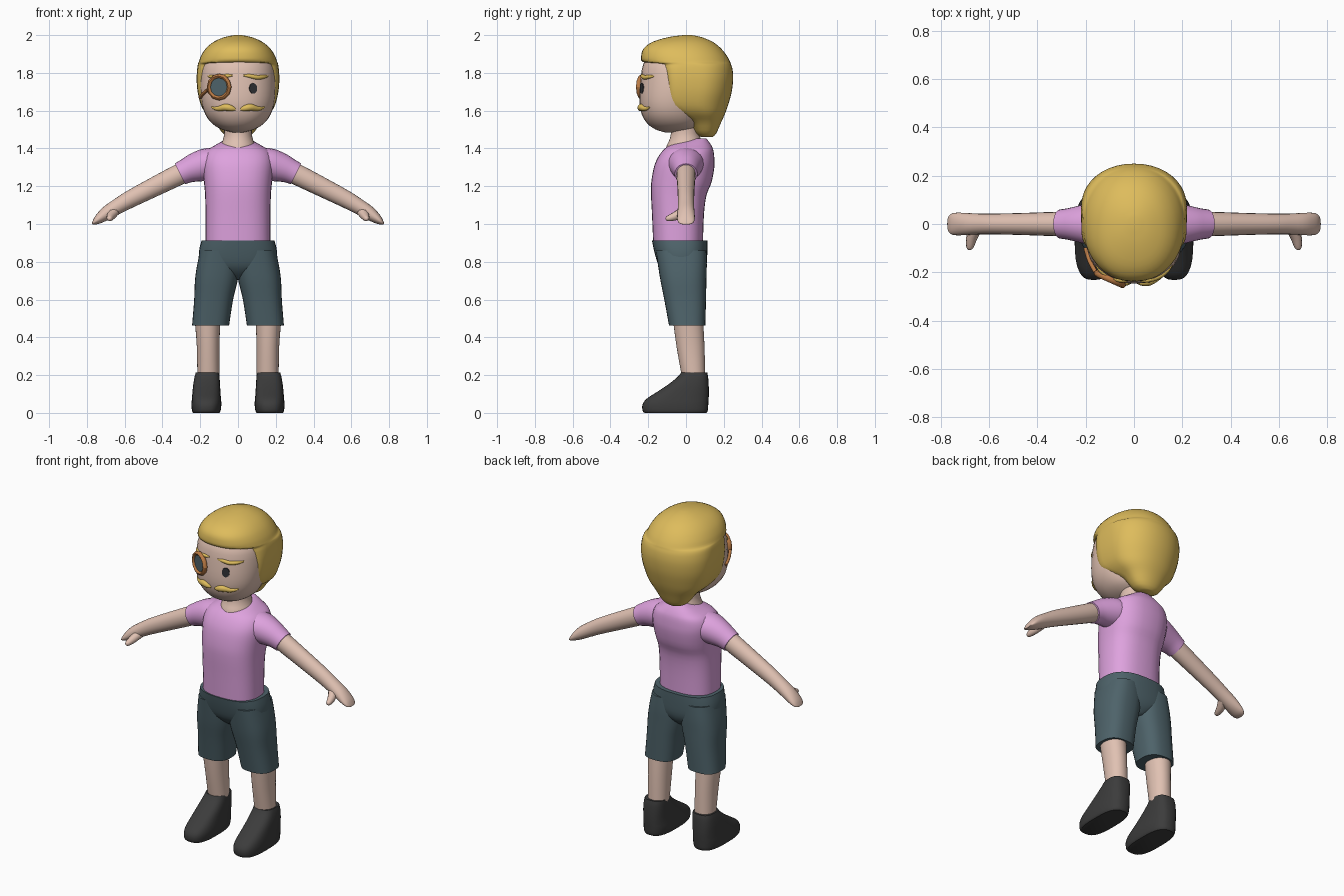
import bpy, bmesh, math
from mathutils import Vector, Matrix

if "Cube" in bpy.data.objects:
    bpy.data.objects.remove(bpy.data.objects["Cube"])


def material(name, rgb):
    m = bpy.data.materials.new(name)
    m.diffuse_color = [((c / 255 + 0.055) / 1.055) ** 2.4 for c in rgb] + [1]
    m.use_nodes = True
    m.node_tree.nodes["Principled BSDF"].inputs["Base Color"].default_value = m.diffuse_color
    return m


SKIN = material("skin", (224, 193, 178))
HAIR = material("blond hair", (222, 188, 92))
SHIRT = material("pink shirt", (222, 162, 222))
SHORTS = material("slate shorts", (78, 99, 106))
SHOE = material("charcoal shoe", (60, 60, 60))
FRAME = material("copper frame", (186, 122, 68))
EYE = material("dark eye", (48, 50, 54))


def finish(name, bm, mat, mirror=False):
    bmesh.ops.recalc_face_normals(bm, faces=bm.faces)
    me = bpy.data.meshes.new(name)
    bm.to_mesh(me)
    bm.free()
    me.materials.append(mat)
    me.shade_smooth()
    me.set_sharp_from_angle(angle=math.radians(45))
    ob = bpy.data.objects.new(name, me)
    bpy.context.collection.objects.link(ob)
    if mirror:
        ob.modifiers.new("mirror", 'MIRROR')
    return ob


def loft(name, rings, mat, mirror=False):
    """Skin closed rings of points and cap both ends."""
    bm = bmesh.new()
    vs = [[bm.verts.new(p) for p in r] for r in rings]
    n = len(vs[0])
    for a, b in zip(vs, vs[1:]):
        for i in range(n):
            j = (i + 1) % n
            bm.faces.new((a[i], a[j], b[j], b[i]))
    bm.faces.new(vs[0])
    bm.faces.new(vs[-1])
    return finish(name, bm, mat, mirror)


def smooth_rows(rows, steps):
    """Catmull-Rom interpolation of section rows."""
    out = []
    for i in range(len(rows) - 1):
        p0, p1 = rows[max(i - 1, 0)], rows[i]
        p2, p3 = rows[i + 1], rows[min(i + 2, len(rows) - 1)]
        for k in range(steps):
            t = k / steps
            out.append([0.5 * (2 * b + (c - a) * t + (2 * a - 5 * b + 4 * c - d) * t * t
                               + (3 * b - a - 3 * c + d) * t ** 3)
                        for a, b, c, d in zip(p0, p1, p2, p3)])
    return out + [list(rows[-1])]


def power(v, n):
    return math.copysign(abs(v) ** (2 / n), v)


def body(name, rows, mat, n=2.3, mirror=False, steps=3, seg=32):
    """Upright form; rows are z, front y, back y, half width, [centre x, front squareness]."""
    rows = [list(r) + [0, n][len(r) - 4:] for r in rows]
    rings = []
    for z, yf, yb, rx, cx, nf in smooth_rows(rows, steps):
        ring = []
        for i in range(seg):
            a = 2 * math.pi * i / seg
            c, s = math.cos(a), math.sin(a)
            e = nf if s < 0 else n
            ring.append((cx + rx * power(c, e), (yf + yb) / 2 + (yb - yf) / 2 * power(s, e), z))
        rings.append(ring)
    return loft(name, rings, mat, mirror)


def limb(name, rows, mat, tilt=math.radians(27), seg=20):
    """Arm form; rows are x, z, half thickness, half depth."""
    rings = []
    for x, z, t, d in smooth_rows(rows, 3):
        rings.append([(x + t * math.sin(tilt) * math.cos(a), d * math.sin(a),
                       z + t * math.cos(tilt) * math.cos(a))
                      for a in (2 * math.pi * i / seg for i in range(seg))])
    return loft(name, rings, mat, True)


def tube(name, rows, mat, mirror=True, seg=10):
    """Tapered tube; rows are x, y, z, radius."""
    rows = smooth_rows(rows, 3)
    rings = []
    for i, (x, y, z, r) in enumerate(rows):
        d = Vector(rows[min(i + 1, len(rows) - 1)][:3]) - Vector(rows[max(i - 1, 0)][:3])
        q = d.to_track_quat('Z', 'Y')
        rings.append([Vector((x, y, z)) + q @ Vector((r * math.cos(a), r * math.sin(a), 0))
                      for a in (2 * math.pi * k / seg for k in range(seg))])
    return loft(name, rings, mat, mirror)


# Head and neck
head = [(1.485, -.11, 0, .03), (1.50, -.16, .04, .085), (1.53, -.203, .08, .135),
        (1.58, -.234, .10, .173), (1.65, -.247, .12, .194), (1.75, -.242, .15, .2),
        (1.85, -.225, .15, .185), (1.92, -.17, .1, .12)]
body("head", head, SKIN, 2.2)
body("neck", [(1.38, -.112, .09, .09), (1.415, -.102, .085, .09), (1.445, -.088, .08, .08),
              (1.48, -.08, .07, .073), (1.54, -.08, .07, .075)], SKIN, 2)


def face_y(x, z):
    for a, b in zip(head, head[1:]):
        if a[0] <= z <= b[0]:
            t = (z - a[0]) / (b[0] - a[0])
            _, yf, yb, rx = [p + (q - p) * t for p, q in zip(a, b)]
            return (yf + yb) / 2 - (yb - yf) / 2 * (1 - (abs(x) / rx) ** 2.2) ** (1 / 2.2)


# Hair: square-fronted below the fringe so that the face stands out of it
body("hair", [(1.46, .08, .14, .04, 0, 2), (1.48, .05, .16, .08, 0, 2.5),
              (1.54, .015, .187, .125, 0, 3), (1.585, -.045, .207, .17, 0, 5),
              (1.63, -.095, .223, .196, 0, 6), (1.70, -.108, .242, .214, 0, 6),
              (1.77, -.113, .25, .219, 0, 6), (1.82, -.125, .246, .216, 0, 5),
              (1.846, -.15, .238, .212, 0, 3.5), (1.858, -.228, .234, .208, 0, 2.3),
              (1.89, -.237, .217, .196, 0, 2.2), (1.93, -.224, .185, .17, 0, 2.2),
              (1.965, -.175, .14, .128, 0, 2.2), (1.99, -.09, .08, .07, 0, 2.2),
              (2.0, -.015, .03, .02, 0, 2.2)], HAIR, 2.1, seg=40)


# Eyebrows and moustache follow the face
def on_face(pts, out):
    return [(x, face_y(x, z) - out, z, r) for x, z, r in pts]


tube("eyebrow", on_face([(.028, 1.786, .004), (.06, 1.784, .01), (.1, 1.776, .012),
                         (.135, 1.779, .01), (.158, 1.783, .004)], .002), HAIR)
tube("moustache", on_face([(.013, 1.607, .006), (.035, 1.612, .016), (.065, 1.618, .019),
                           (.1, 1.611, .013), (.125, 1.613, .008), (.14, 1.62, .003)], .003), HAIR)


# Eyes, monocle lens and frame
def disc(name, x, y, z, rx, rz, turn, mat, mirror=False, depth=.008, seg=16):
    bm = bmesh.new()
    m = (Matrix.Translation((x, y, z)) @ Matrix.Rotation(turn, 4, 'Z')
         @ Matrix.Diagonal((rx, 1, rz, 1)) @ Matrix.Rotation(math.pi / 2, 4, 'X'))
    bmesh.ops.create_cone(bm, cap_ends=True, segments=seg, radius1=1, radius2=1, depth=depth, matrix=m)
    return finish(name, bm, mat, mirror)


disc("eye", .08, face_y(.08, 1.718) - .001, 1.718, .022, .028, math.radians(22), EYE, True)
turn = math.radians(-24)
mono = Vector((-.1, -.228, 1.725))
disc("monocle_lens", *mono, .058, .058, turn, SHORTS, seg=12)
rings = []
for i in range(13):
    a = 2 * math.pi * i / 12
    rings.append([mono + Matrix.Rotation(turn, 3, 'Z') @ Vector((
        (.059 + .012 * math.cos(b)) * math.cos(a), .014 * math.sin(b),
        (.059 + .012 * math.cos(b)) * math.sin(a))) for b in (math.pi * k / 4 for k in range(8))])
loft("monocle_frame", rings, FRAME)
tube("monocle_strap", [(-.16, -.198, 1.71, .009), (-.185, -.15, 1.69, .009),
                       (-.2, -.1, 1.67, .009)], FRAME, False)

# Shirt and sleeves
body("shirt", [(.905, -.174, .09, .172), (1.05, -.18, .095, .172), (1.15, -.185, .108, .174),
               (1.22, -.184, .135, .18), (1.3, -.17, .15, .188), (1.35, -.15, .15, .185),
               (1.39, -.122, .145, .165), (1.415, -.09, .135, .125), (1.435, -.04, .122, .09),
               (1.453, .03, .108, .055)], SHIRT, 2.5)
limb("sleeve", [(.08, 1.325, .09, .1), (.15, 1.315, .092, .095), (.22, 1.298, .08, .078),
                (.27, 1.282, .067, .066), (.307, 1.265, .061, .06)], SHIRT)

# Arms with mitten hands and thumbs
limb("arm", [(.24, 1.297, .056, .05), (.33, 1.253, .055, .05), (.45, 1.193, .051, .046),
             (.57, 1.132, .046, .043), (.64, 1.092, .041, .043), (.7, 1.055, .036, .046),
             (.745, 1.022, .023, .046), (.765, 1.006, .01, .036), (.772, 1.0, .003, .02)], SKIN)
tube("thumb", [(.65, -.01, 1.07, .026), (.67, -.05, 1.045, .024), (.678, -.085, 1.032, .018),
               (.68, -.102, 1.028, .012), (.68, -.108, 1.027, .004)], SKIN)

# Shorts: pelvis and two legs
body("shorts_pelvis", [(.705, -.07, .06, .03), (.735, -.11, .09, .1), (.78, -.145, .108, .195),
                       (.85, -.167, .113, .207), (.912, -.18, .114, .193)], SHORTS, 2.6)
body("shorts_leg", [(.463, -.09, .102, .098, .145), (.6, -.115, .106, .103, .129),
                    (.7, -.135, .108, .113, .115), (.78, -.148, .11, .112, .105),
                    (.86, -.16, .108, .1, .1)], SHORTS, 2.6, True)

# Lower legs and shoes
body("lower_leg", [(.5, -.07, .09, .068, .162), (.35, -.05, .098, .06, .158),
                   (.17, -.018, .102, .058, .157)], SKIN, 2.1, True)
body("shoe", [(0, -.22, .108, .07, .168), (.012, -.23, .115, .076, .168),
              (.045, -.23, .118, .079, .167), (.075, -.208, .12, .077, .167),
              (.11, -.155, .121, .074, .167), (.15, -.095, .12, .071, .166),
              (.19, -.045, .117, .066, .164), (.215, -.025, .112, .061, .162)], SHOE, 2.8, True)
